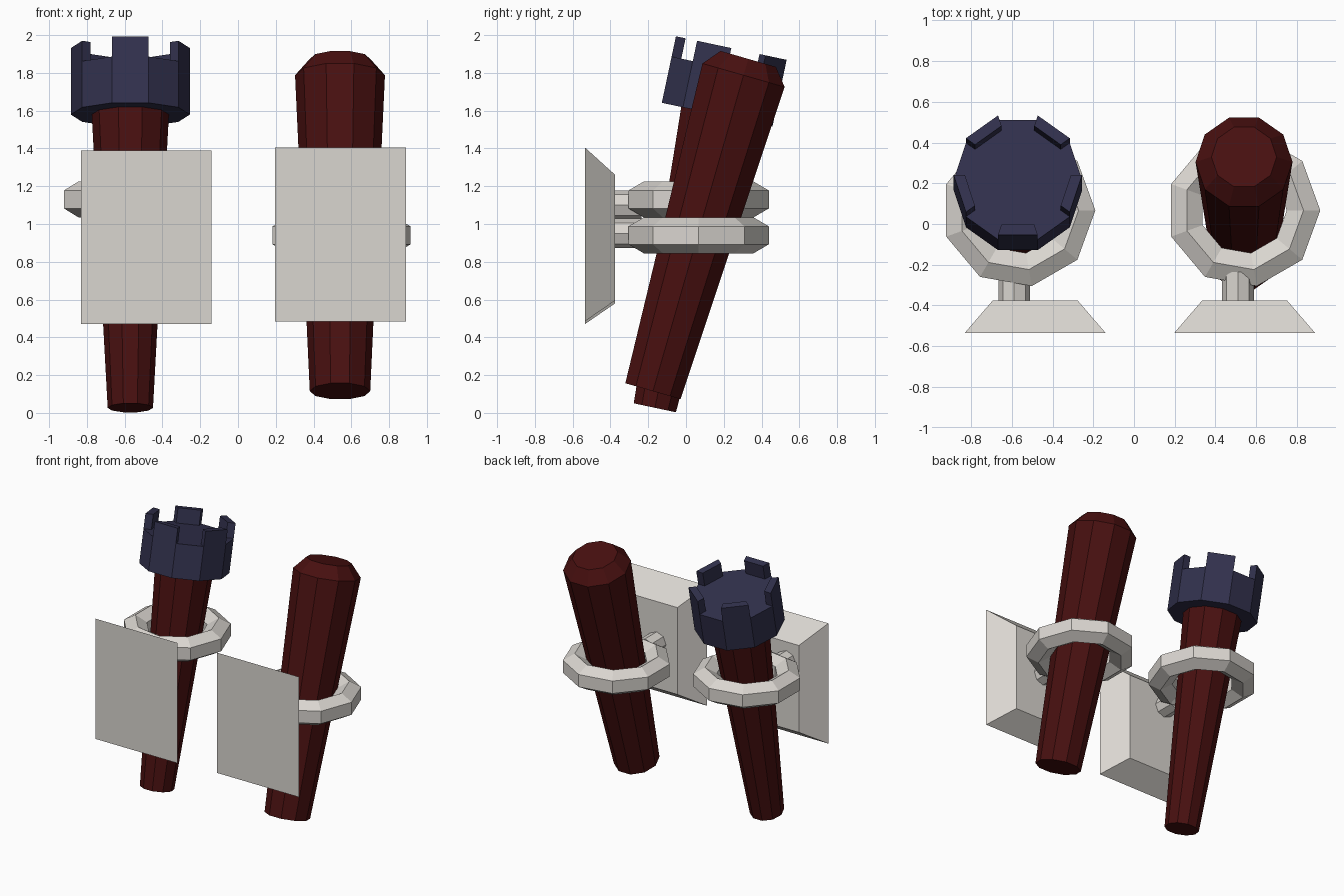
import bpy, bmesh
from math import sin, cos, pi, radians
from mathutils import Matrix, Vector

cube = bpy.data.objects.get("Cube")
if cube:
    bpy.data.objects.remove(cube, do_unlink=True)


def material(name, rgb):
    m = bpy.data.materials.new(name)
    m.use_nodes = True
    m.diffuse_color = (*rgb, 1)
    m.node_tree.nodes["Principled BSDF"].inputs["Base Color"].default_value = (*rgb, 1)
    return m


wood = material("dark red wood", (0.065, 0.005, 0.005))
iron = material("navy iron", (0.032, 0.031, 0.075))
stone = material("pale stone", (0.70, 0.67, 0.63))


def finish(name, bm, mat, matrix=None):
    bmesh.ops.recalc_face_normals(bm, faces=bm.faces)
    mesh = bpy.data.meshes.new(name)
    bm.to_mesh(mesh)
    bm.free()
    mesh.materials.append(mat)
    obj = bpy.data.objects.new(name, mesh)
    if matrix:
        obj.matrix_world = matrix
    bpy.context.collection.objects.link(obj)
    return obj


def loft(bm, rings):
    """Skin a stack of equal vertex loops and cap both ends."""
    loops = [[bm.verts.new(p) for p in ring] for ring in rings]
    n = len(loops[0])
    for a, b in zip(loops, loops[1:]):
        for i in range(n):
            j = (i + 1) % n
            bm.faces.new((a[i], a[j], b[j], b[i]))
    bm.faces.new(loops[0])
    bm.faces.new(loops[-1])


def circle(r, z, n=10):
    return [(r * cos(2 * pi * i / n), r * sin(2 * pi * i / n), z) for i in range(n)]


def turned(name, profile, mat, matrix):
    bm = bmesh.new()
    loft(bm, [circle(r, z) for r, z in profile])
    return finish(name, bm, mat, matrix)


def wall_plate(name, x, z):
    # Wide front panel tapering to a smaller back face
    def rect(w, bottom, top, y):
        return [(x - w, y, z + bottom), (x + w, y, z + bottom),
                (x + w, y, z + top), (x - w, y, z + top)]
    bm = bmesh.new()
    loft(bm, [rect(0.346, -0.46, 0.46, -0.535), rect(0.208, -0.35, 0.315, -0.375)])
    finish(name, bm, stone)


def holder_ring(name, x, z, sides=9, section=6):
    # Faceted torus with a ridge on top and an upright outer band
    bm = bmesh.new()
    major, minor = 0.295, 0.095
    grid = []
    for i in range(sides):
        a = 2 * pi * i / sides
        row = []
        for k in range(section):
            t = 2 * pi * (k + 0.5) / section
            r = major + minor * cos(t)
            row.append(bm.verts.new((x + r * cos(a), 0.067 + r * sin(a), z + minor * sin(t))))
        grid.append(row)
    for i in range(sides):
        p, q = grid[i], grid[(i + 1) % sides]
        for k in range(section):
            m = (k + 1) % section
            bm.faces.new((p[k], q[k], q[m], p[m]))
    finish(name, bm, stone)


def stem(name, x, z):
    # Short bar joining the plate and the ring
    bm = bmesh.new()
    loft(bm, [[(x + r, y, z + h) for r, h, _ in circle(0.078, 0, 8)] for y in (-0.39, -0.235)])
    finish(name, bm, stone)


def tilt(x, y, z, degrees):
    return Matrix.Translation((x, y, z)) @ Matrix.Rotation(radians(-degrees), 4, "X")


def crown(name, matrix, base, radius=0.315, body=0.25, prong=0.11, thick=0.055):
    bm = bmesh.new()
    loft(bm, [circle(radius, base), circle(radius, base + body)])
    # Five prongs rise from alternate sides
    outer, inner = circle(radius, 0), circle(radius - thick, 0)
    for i in range(1, 10, 2):
        j = (i + 1) % 10
        foot = [outer[i], outer[j], inner[j], inner[i]]
        loft(bm, [[(px, py, base + body + h) for px, py, _ in foot] for h in (0, prong)])
    finish(name, bm, iron, matrix)


# Crowned torch on the right
right_frame = tilt(-0.57, -0.165, 0.027, 12)
turned("right_torch_shaft", [(0.12, 0), (0.205, 1.6)], wood, right_frame)
crown("right_torch_crown", right_frame, 1.587)
wall_plate("right_wall_plate", -0.485, 0.93)
holder_ring("right_holder_ring", -0.567, 1.13)
stem("right_stem", -0.588, 1.1)

# Plain torch on the left
left_frame = tilt(0.54, -0.175, 0.115, 16)
turned("left_torch_shaft", [(0.16, 0), (0.238, 1.74), (0.16, 1.83)], wood, left_frame)
wall_plate("left_wall_plate", 0.543, 0.945)
holder_ring("left_holder_ring", 0.537, 0.94)
stem("left_stem", 0.51, 0.95)
